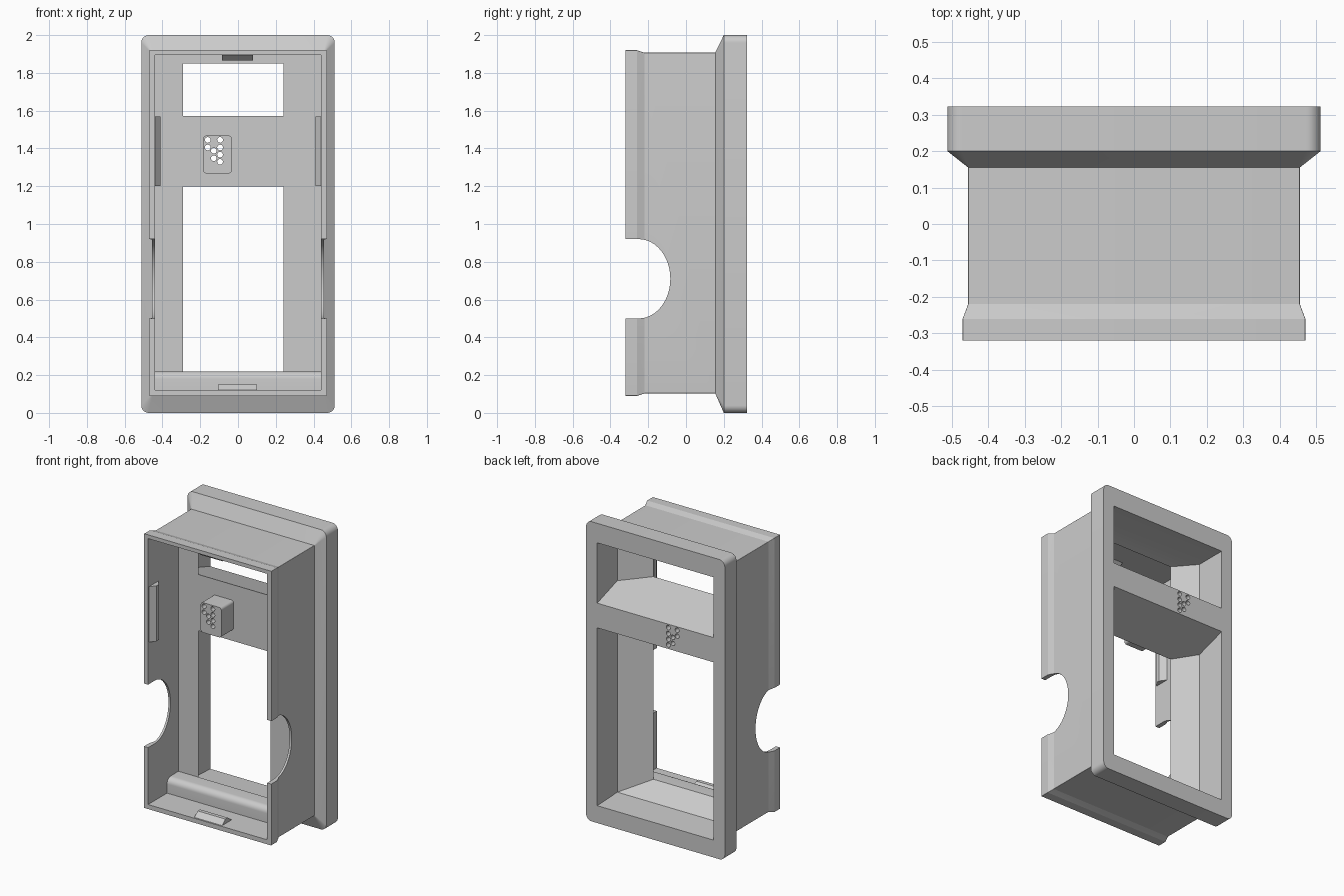
import bpy, bmesh
from math import pi, cos, sin, radians

if "Cube" in bpy.data.objects:
    bpy.data.objects.remove(bpy.data.objects["Cube"])


def loft(name, rings):
    """Closed solid through rings of equal point count."""
    bm = bmesh.new()
    vs = [[bm.verts.new(p) for p in r] for r in rings]
    n = len(vs[0])
    for a, b in zip(vs, vs[1:]):
        for i in range(n):
            j = (i + 1) % n
            bm.faces.new((a[i], a[j], b[j], b[i]))
    bm.faces.new(vs[0])
    bm.faces.new(vs[-1])
    bmesh.ops.recalc_face_normals(bm, faces=bm.faces)
    me = bpy.data.meshes.new(name)
    bm.to_mesh(me)
    bm.free()
    ob = bpy.data.objects.new(name, me)
    bpy.context.collection.objects.link(ob)
    return ob


def rounded(y, x0, x1, z0, z1, r, seg=8):
    """Rounded rectangle in the xz plane."""
    pts = []
    for k, (cx, cz) in enumerate([(x1 - r, z1 - r), (x0 + r, z1 - r), (x0 + r, z0 + r), (x1 - r, z0 + r)]):
        for i in range(seg + 1):
            a = (k + i / seg) * pi / 2
            pts.append((cx + r * cos(a), y, cz + r * sin(a)))
    return pts


def rect(y, x0, x1, z0, z1):
    return [(x0, y, z0), (x1, y, z0), (x1, y, z1), (x0, y, z1)]


def prism_x(name, profile, x0, x1):
    """Extrude a (y, z) profile along x."""
    return loft(name, [[(x, y, z) for y, z in profile] for x in (x0, x1)])


def cut(ob, cutter):
    cutter.hide_render = True
    m = ob.modifiers.new("cut", 'BOOLEAN')
    m.operation, m.solver, m.object = 'DIFFERENCE', 'EXACT', cutter
    bpy.context.view_layer.objects.active = ob
    bpy.ops.object.modifier_apply(modifier=m.name)


def remove(*obs):
    for o in obs:
        bpy.data.objects.remove(o)


# outer shell: front lip, body, chamfer and rear flange
body = loft("housing", [
    rounded(-.32, -.47, .47, .09, 1.92, .003),
    rounded(-.26, -.47, .47, .09, 1.92, .003),
    rounded(-.22, -.455, .455, .103, 1.907, .003),
    rounded(.155, -.455, .455, .103, 1.907, .003),
    rounded(.20, -.512, .512, 0, 2, .04),
    rounded(.322, -.512, .512, 0, 2, .04)])

# front cavity
cavity = loft("cavity_cutter", [rect(-.4, -.44, .44, .12, 1.895), rect(0, -.44, .44, .12, 1.895)])
cut(body, cavity)


# splayed windows either side of the sloping cross bar
def bar_half(y):
    return .1875 - (.105 / .322) * y


def window(name, lo, hi):
    rings = []
    for y, x0, x1, zb, zt in [(-.02, -.29, .24, .22, 1.85), (0, -.29, .24, .22, 1.85),
                              (.11, -.43, .43, .125, 1.87), (.34, -.43, .43, .115, 1.87)]:
        h = bar_half(max(y, 0))
        rings.append(rect(y, x0, x1, zb if lo is None else 1.385 + h, zt if hi is None else 1.385 - h))
    return loft(name, rings)


upper = window("upper_window_cutter", 1, None)
lower = window("lower_window_cutter", None, 1)
cut(body, upper)
cut(body, lower)

# rounded finger notches through both side walls
notch = [(-.4, .92)] + [(-.25 + .167 * sin(i * pi / 24), .71 + .21 * cos(i * pi / 24))
                        for i in range(25)] + [(-.4, .5)]
notches = prism_x("notch_cutter", notch, -.6, .6)
cut(body, notches)
remove(cavity, upper, lower, notches)

# vent boss on the cross bar
boss = loft("vent_boss", [rounded(y, -.185, -.032, 1.268, 1.468, .018) for y in (-.13, .01)])

# vent holes through boss and bar
holes = [(-.16, 1.445), (-.095, 1.445), (-.16, 1.405), (-.095, 1.405),
         (-.128, 1.388), (-.095, 1.367), (-.128, 1.348), (-.095, 1.329)]
for x, z in holes:
    h = loft("hole_cutter", [[(x + .015 * cos(i * pi / 16), y, z + .015 * sin(i * pi / 16))
                              for i in range(32)] for y in (-.3, .5)])
    cut(body, h)
    cut(boss, h)
    remove(h)

# bottom support ledge with rounded front edge
ledge = [(.0, .12), (-.12, .12), (-.12, .18)] + [
    (-.08 - .04 * cos(i * pi / 16), .18 + .04 * sin(i * pi / 16)) for i in range(1, 9)] + [(0, .22)]
prism_x("bottom_ledge", ledge, -.44, .44)

# snap ridges inside the front rim: (distance into the cavity, y)
ridge = [(-.005, -.31), (.0, -.31), (.03, -.275), (.03, -.25), (0, -.21), (-.005, -.21)]
prism_x("bottom_clip", [(y, .12 + d) for d, y in ridge], -.105, .10)
prism_x("top_clip", [(y, 1.895 - d) for d, y in ridge], -.085, .08)
for s, name in ((-1, "left_clip"), (1, "right_clip")):
    loft(name, [[(s * (.44 - d), y, z) for d, y in ridge] for z in (1.2, 1.57)])

# smooth only the curved runs
for ob in bpy.context.scene.objects:
    ob.select_set(True)
bpy.context.view_layer.objects.active = body
bpy.ops.object.shade_smooth_by_angle(angle=radians(15))
